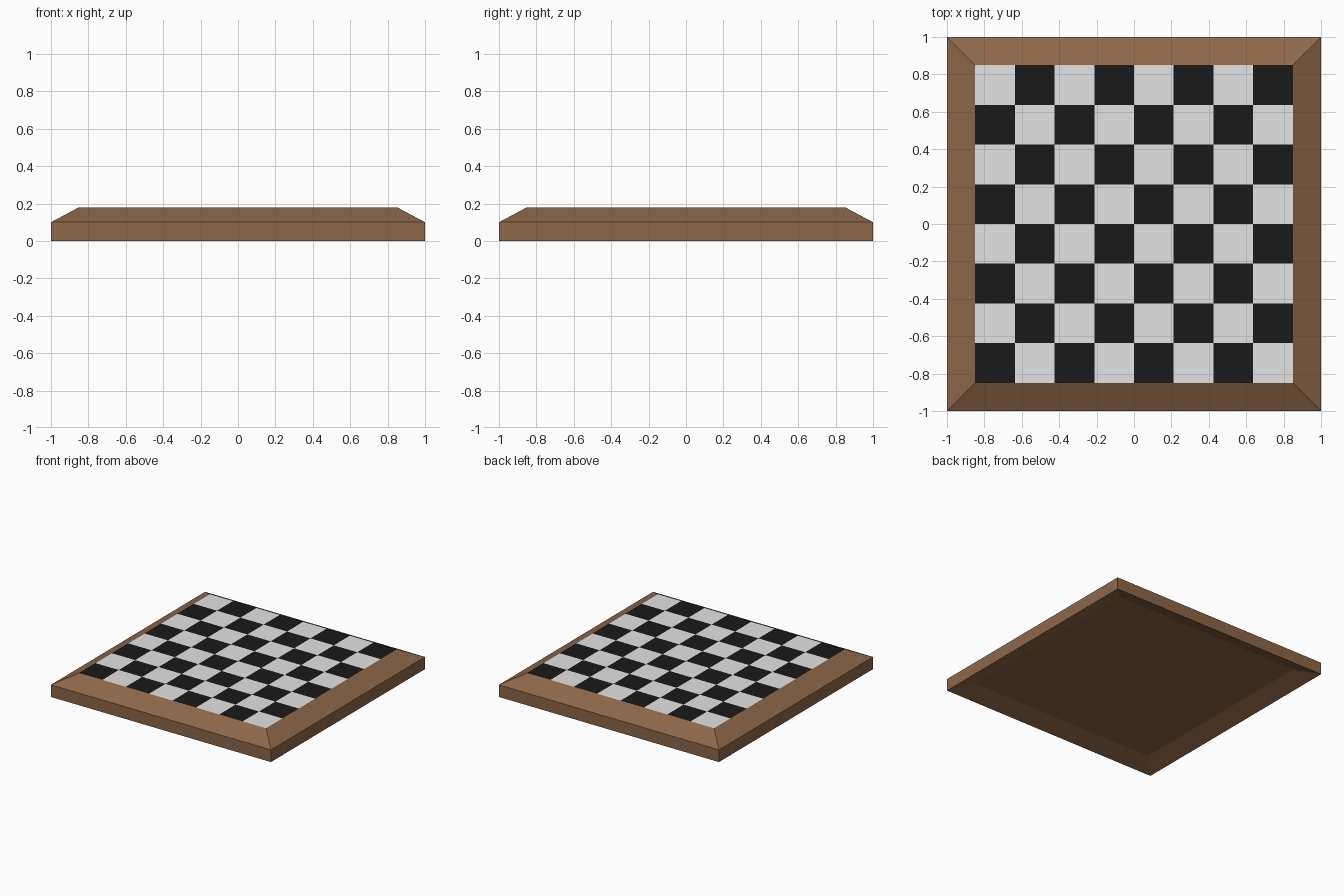
import bpy, bmesh

if "Cube" in bpy.data.objects:
    bpy.data.objects.remove(bpy.data.objects["Cube"])

OUTER, INNER = 1.0, 0.85      # half widths of the frame and the playing field
EDGE, TOP, LIFT = 0.10, 0.18, 0.05
N = 8


def material(name, rgb):
    m = bpy.data.materials.new(name)
    m.diffuse_color = (*rgb, 1)
    m.use_nodes = True
    m.node_tree.nodes["Principled BSDF"].inputs["Base Color"].default_value = m.diffuse_color
    return m


wood = material("brown wood", (0.27, 0.135, 0.066))
light = material("light square", (0.77, 0.77, 0.77))
dark = material("dark square", (0.010, 0.010, 0.010))


def add_object(name, bm, mats):
    mesh = bpy.data.meshes.new(name)
    bm.to_mesh(mesh)
    bm.free()
    for m in mats:
        mesh.materials.append(m)
    obj = bpy.data.objects.new(name, mesh)
    bpy.context.collection.objects.link(obj)
    return obj


def ring(bm, half, z):
    return [bm.verts.new((sx * half, sy * half, z))
            for sx, sy in ((-1, -1), (1, -1), (1, 1), (-1, 1))]


# Mitred frame with sloping top, and a hollowed underside closed by a panel
bm = bmesh.new()
rings = [ring(bm, h, z) for h, z in
         ((INNER, TOP), (OUTER, EDGE), (OUTER, 0), (INNER, LIFT))]
for a, b in zip(rings, rings[1:]):
    for i in range(4):
        j = (i + 1) % 4
        bm.faces.new((a[i], b[i], b[j], a[j]))
bm.faces.new(rings[-1][::-1])
add_object("frame", bm, [wood])

# Playing field: an 8 x 8 grid of alternating squares
bm = bmesh.new()
step = 2 * INNER / N
grid = [[bm.verts.new((-INNER + i * step, -INNER + j * step, TOP))
         for j in range(N + 1)] for i in range(N + 1)]
for i in range(N):
    for j in range(N):
        f = bm.faces.new((grid[i][j], grid[i + 1][j],
                          grid[i + 1][j + 1], grid[i][j + 1]))
        f.material_index = (i + j) % 2
add_object("playing_field", bm, [dark, light])
